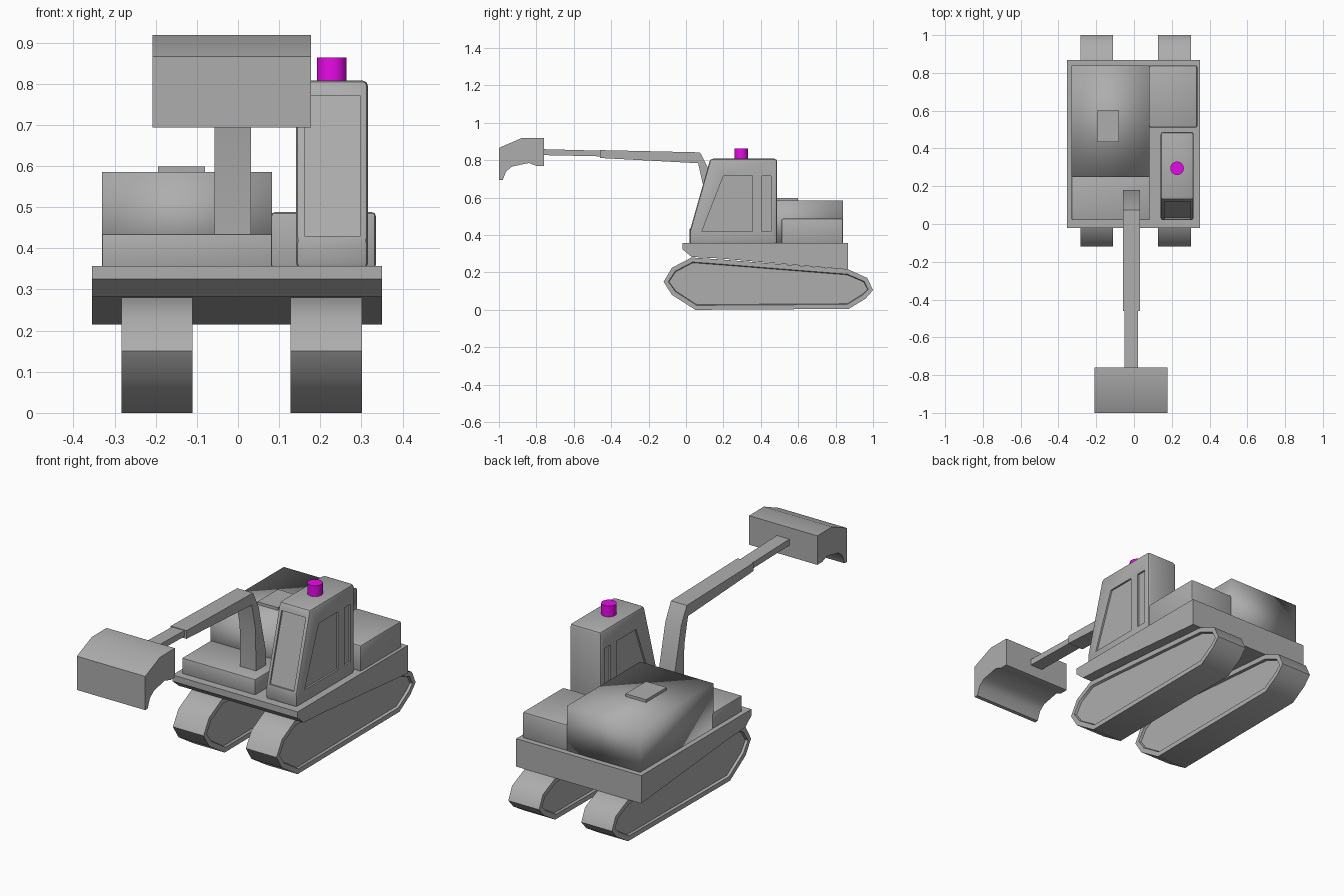
import bpy, bmesh
from math import radians

cube = bpy.data.objects.get("Cube")
if cube:
    bpy.data.objects.remove(cube, do_unlink=True)


def material(name, color):
    m = bpy.data.materials.new(name)
    m.use_nodes = True
    m.diffuse_color = color
    m.node_tree.nodes["Principled BSDF"].inputs["Base Color"].default_value = color
    return m


GREY = material("plain grey", (0.42, 0.42, 0.42, 1))
MAGENTA = material("beacon magenta", (0.8, 0.003, 0.8, 1))


def select(obj):
    bpy.ops.object.select_all(action='DESELECT')
    obj.select_set(True)
    bpy.context.view_layer.objects.active = obj


def smooth(obj, angle):
    select(obj)
    bpy.ops.object.shade_smooth_by_angle(angle=radians(angle))


def prism(name, profile, x0, x1, angle=30, bevel=0, recess=None):
    """Extrude a (y, z) side profile from x0 to x1."""
    bm = bmesh.new()
    ends = [[bm.verts.new((x, y, z)) for y, z in profile] for x in (x0, x1)]
    caps = [bm.faces.new(e) for e in ends]
    n = len(profile)
    for i in range(n):
        j = (i + 1) % n
        bm.faces.new((ends[0][i], ends[0][j], ends[1][j], ends[1][i]))
    bmesh.ops.recalc_face_normals(bm, faces=bm.faces)
    if recess:
        # Raised rim around a sunken side panel
        width, depth = recess
        bmesh.ops.inset_individual(bm, faces=caps, thickness=width)
        bmesh.ops.inset_individual(bm, faces=caps, thickness=0.004, depth=-depth)
    if bevel:
        bmesh.ops.bevel(bm, geom=bm.edges[:], offset=bevel, segments=2,
                        profile=0.5, affect='EDGES', clamp_overlap=True)
    mesh = bpy.data.meshes.new(name)
    bm.to_mesh(mesh)
    bm.free()
    mesh.materials.append(GREY)
    obj = bpy.data.objects.new(name, mesh)
    bpy.context.collection.objects.link(obj)
    smooth(obj, angle)
    return obj


def box(name, x0, x1, y0, y1, z0, z1, **kw):
    return prism(name, [(y0, z0), (y0, z1), (y1, z1), (y1, z0)], x0, x1, **kw)


def cut(target, cutter):
    mod = target.modifiers.new("recess", 'BOOLEAN')
    mod.operation = 'DIFFERENCE'
    mod.solver = 'EXACT'
    mod.object = cutter
    select(target)
    bpy.ops.object.modifier_apply(modifier=mod.name)
    bpy.data.objects.remove(cutter, do_unlink=True)


# Crawler tracks
track = [(-0.12, 0.15), (-0.075, 0.225), (0.03, 0.28), (0.18, 0.27),
         (0.87, 0.215), (0.97, 0.17), (1.0, 0.105), (0.96, 0.06),
         (0.87, 0.005), (0.05, 0.0), (-0.075, 0.08)]
for side, x in (("right", -0.283), ("left", 0.128)):
    prism(side + "_track", track, x, x + 0.173, angle=55, recess=(0.025, 0.012))

# Sloping deck
prism("deck", [(-0.02, 0.357), (-0.02, 0.325), (0.03, 0.283), (0.18, 0.275),
               (0.867, 0.215), (0.867, 0.357)], -0.355, 0.35)

# Engine housing with a low front step, top hatch and side box
box("front_step", -0.33, 0.083, 0.02, 0.26, 0.35, 0.435, bevel=0.004)
box("engine_housing", -0.33, 0.083, 0.25, 0.84, 0.35, 0.585, angle=95)
box("top_hatch", -0.195, -0.08, 0.435, 0.6, 0.58, 0.599)
box("side_box", 0.08, 0.335, 0.51, 0.84, 0.35, 0.488, bevel=0.01)

# Cab with recessed windows
cab = prism("cab", [(0.02, 0.35), (0.02, 0.42), (0.13, 0.808),
                    (0.487, 0.808), (0.487, 0.35)], 0.141, 0.316, bevel=0.014)
front_pane = [(0.085, 0.42), (0.2, 0.715), (0.355, 0.715), (0.355, 0.42)]
rear_pane = [(0.405, 0.42), (0.405, 0.715), (0.455, 0.715), (0.455, 0.42)]
for pane in (front_pane, rear_pane):
    for x0, x1 in ((0.307, 0.4), (0.05, 0.15)):
        cut(cab, prism("window_cutter", pane, x0, x1))
windscreen = [(-0.05, 0.43), (0.031, 0.43), (0.129, 0.77), (-0.05, 0.77)]
cut(cab, prism("windscreen_cutter", windscreen, 0.162, 0.298))
smooth(cab, 30)

# Beacon on the cab roof
bpy.ops.mesh.primitive_cylinder_add(vertices=16, radius=0.036, depth=0.064,
                                    location=(0.228, 0.295, 0.831))
beacon = bpy.context.object
beacon.name = "beacon"
beacon.data.materials.append(MAGENTA)
smooth(beacon, 30)

# Cranked boom and inner stick
prism("boom", [(-0.46, 0.812), (-0.46, 0.854), (0.075, 0.842), (0.12, 0.755),
               (0.18, 0.5), (0.18, 0.4), (0.1, 0.4), (0.095, 0.65),
               (0.065, 0.784)], -0.057, 0.032)
prism("stick", [(-0.8, 0.828), (-0.8, 0.86), (-0.42, 0.85), (-0.42, 0.82)],
      -0.05, 0.02)

# Bucket with a curved, open underside
prism("bucket", [(-0.76, 0.918), (-0.88, 0.918), (-1.0, 0.866), (-1.0, 0.694),
                 (-0.98, 0.694), (-0.962, 0.74), (-0.93, 0.766),
                 (-0.84, 0.785), (-0.8, 0.77), (-0.76, 0.77)],
      -0.208, 0.177, angle=35)
